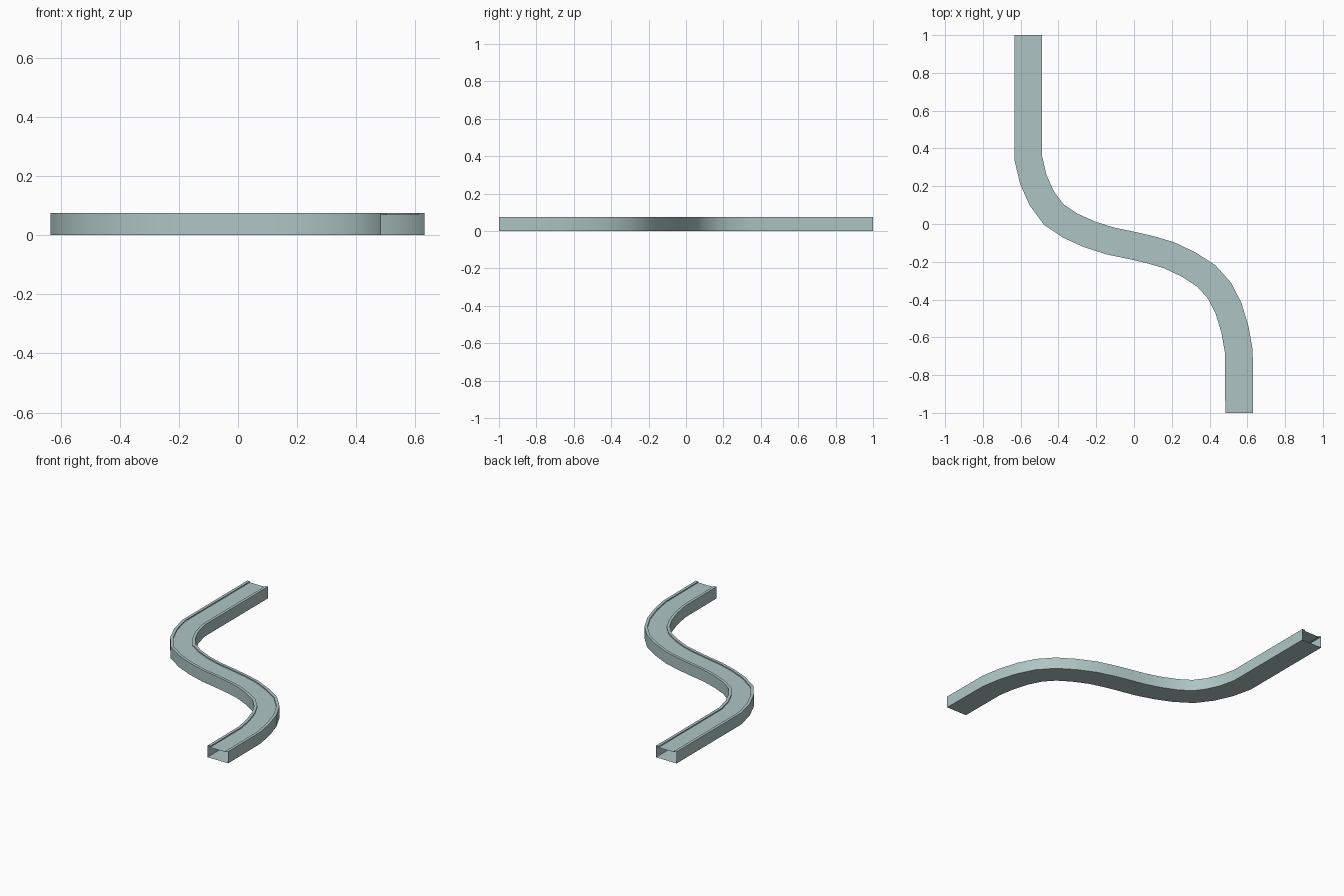
import bpy, bmesh
from mathutils import Vector

if "Cube" in bpy.data.objects:
    bpy.data.objects.remove(bpy.data.objects["Cube"])

# Centre line of the S-bend, back to front
PATH = [(-.56, 1), (-.56, .35), (-.533, .235), (-.488, .135), (-.425, .05),
        (-.335, -.01), (-.235, -.055), (-.125, -.09), (0, -.116), (.09, -.137),
        (.185, -.165), (.29, -.215), (.383, -.275), (.453, -.353), (.5, -.445),
        (.535, -.56), (.555, -.675), (.557, -1)]
W, H, RIM, DROP = .0735, .075, .018, .007

# Hollow section: floor, walls, two rims and a shallow recessed deck
SECTION = [(-W, 0), (W, 0), (W, H), (W - RIM, H), (W - RIM, H - DROP),
           (RIM - W, H - DROP), (RIM - W, H), (-W, H)]

mat = bpy.data.materials.new("grey teal")
mat.diffuse_color = (.42, .56, .55, 1)
mat.use_nodes = True
mat.node_tree.nodes["Principled BSDF"].inputs["Base Color"].default_value = mat.diffuse_color


def sweep(name, path, section):
    pts = [Vector(p) for p in path]
    bm = bmesh.new()
    rings = []
    for i, p in enumerate(pts):
        a = (p - pts[i - 1]).normalized() if i else Vector((0, -1))
        b = (pts[i + 1] - p).normalized() if i < len(pts) - 1 else Vector((0, -1))
        t = (a + b).normalized()
        n = Vector((-t.y, t.x)) / max(t.dot(a), .5)   # mitred side direction
        rings.append([bm.verts.new((p.x + n.x * s, p.y + n.y * s, z)) for s, z in section])
    k = len(section)
    for r, q in zip(rings, rings[1:]):
        for j in range(k):
            bm.faces.new((r[j], r[(j + 1) % k], q[(j + 1) % k], q[j]))
    bmesh.ops.recalc_face_normals(bm, faces=bm.faces)
    # floor must face down
    bm.faces.ensure_lookup_table()
    bm.normal_update()
    if bm.faces[0].normal.z > 0:
        bmesh.ops.reverse_faces(bm, faces=bm.faces)
    me = bpy.data.meshes.new(name)
    bm.to_mesh(me)
    bm.free()
    me.materials.append(mat)
    ob = bpy.data.objects.new(name, me)
    bpy.context.collection.objects.link(ob)
    bpy.context.view_layer.objects.active = ob
    ob.select_set(True)
    bpy.ops.object.shade_smooth_by_angle(angle=.6)


sweep("curved_track", PATH, SECTION)
